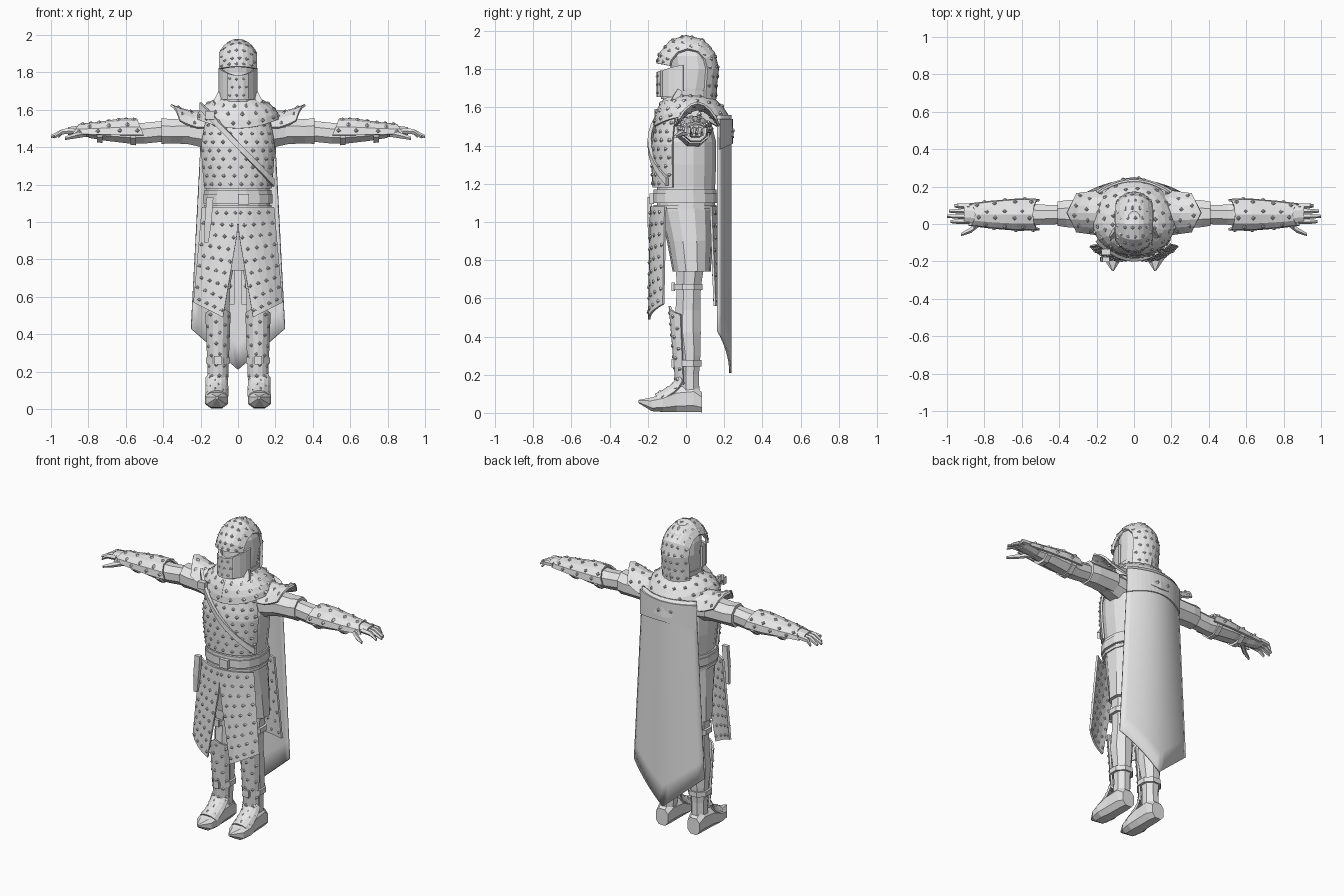
import bpy, bmesh
from math import sin, cos, pi, radians, sqrt, copysign
from mathutils import Vector, Matrix

old = bpy.data.objects.get("Cube")
if old:
    bpy.data.objects.remove(old, do_unlink=True)

grey = bpy.data.materials.new("plain grey")
grey.use_nodes = True
grey.diffuse_color = (.8, .8, .8, 1)
grey.node_tree.nodes["Principled BSDF"].inputs["Base Color"].default_value = (.8, .8, .8, 1)


def lerp(a, b, t):
    return a + (b - a) * t


def along(path, t):
    """Point at fraction t of an evenly spaced list of tuples."""
    s = min(max(t, 0), 1) * (len(path) - 1)
    i = min(int(s), len(path) - 2)
    return [lerp(a, b, s - i) for a, b in zip(path[i], path[i + 1])]


def finish(name, bm, mirror=False, thick=0, smooth=False):
    mesh = bpy.data.meshes.new(name)
    bm.to_mesh(mesh)
    bm.free()
    mesh.materials.append(grey)
    ob = bpy.data.objects.new(name, mesh)
    bpy.context.collection.objects.link(ob)
    if thick:
        mod = ob.modifiers.new("thickness", "SOLIDIFY")
        mod.thickness, mod.offset = thick, 0
    if mirror:
        ob.modifiers.new("mirror", "MIRROR")
    for face in mesh.polygons:
        face.use_smooth = smooth
    return ob


def loft(name, axis, rings, n=8, mirror=False, power=1):
    """Rings are (position on axis, centre a, centre b, radius a, radius b)."""
    bm = bmesh.new()
    loops = []
    for pos, ca, cb, ra, rb in rings:
        loop = []
        for i in range(n):
            t = 2 * pi * (i + .5) / n
            c, s = (copysign(abs(k) ** power, k) for k in (cos(t), sin(t)))
            a, b = ca + ra * c, cb + rb * s
            co = {"x": (pos, a, b), "y": (a, pos, b), "z": (a, b, pos)}[axis]
            loop.append(bm.verts.new(co))
        loops.append(loop)
    for low, high in zip(loops, loops[1:]):
        for i in range(n):
            j = (i + 1) % n
            bm.faces.new((low[i], low[j], high[j], high[i]))
    bm.faces.new(loops[0])
    bm.faces.new(loops[-1])
    bmesh.ops.recalc_face_normals(bm, faces=bm.faces)
    return finish(name, bm, mirror)


def sheet(name, f, nu, nv, thick=.012, mirror=False, studs=None, smooth=False, size=.013):
    """Thin plate over f(u, v), optionally with staggered rivets."""
    bm = bmesh.new()
    rows = [[bm.verts.new(f(i / nu, j / nv)) for i in range(nu + 1)] for j in range(nv + 1)]
    for j in range(nv):
        for i in range(nu):
            bm.faces.new((rows[j][i], rows[j][i + 1], rows[j + 1][i + 1], rows[j + 1][i]))
    finish(name, bm, mirror, thick, smooth)
    if not studs:
        return
    bm = bmesh.new()
    e = .01
    for j in range(studs[1]):
        for i in range(studs[0]):
            u = (i + .5 + (.2 if j % 2 else -.2)) / studs[0]
            v = (j + .5) / studs[1]
            p = Vector(f(u, v))
            normal = (Vector(f(u + e, v)) - p).cross(Vector(f(u, v + e)) - p)
            turn = normal.to_track_quat("Z", "Y").to_matrix().to_4x4()
            place = Matrix.Translation(p) @ turn @ Matrix.Diagonal((1, 1, 1.1, 1))
            bmesh.ops.create_uvsphere(bm, u_segments=4, v_segments=4, radius=size, matrix=place)
    finish(name + "_studs", bm, mirror)


def box(name, centre, size, mirror=False):
    bm = bmesh.new()
    bmesh.ops.create_cube(bm, size=1, matrix=Matrix.Translation(centre) @ Matrix.Diagonal((*size, 1)))
    return finish(name, bm, mirror)


# Torso with a studded breastplate
TORSO = [(1.06, .175, .155), (1.18, .172, .155), (1.3, .185, .16), (1.42, .19, .16), (1.54, .165, .13)]
loft("torso", "z", [(z, 0, 0, a, b) for z, a, b in TORSO] + [(1.64, 0, .01, .08, .09)], 16, power=.85)


def breastplate(u, v):
    z, a, b = along(TORSO, lerp(.25, 1, v))
    t = lerp(-1.25, 1.25, u)
    return (a + .012) * sin(t), -(b + .015) * cos(t) ** .8, z


sheet("breastplate", breastplate, 14, 8, studs=(8, 8))
sheet("chest_strap", lambda u, v: (lerp(-.2, .19, u), -.192 + 2.6 * (lerp(-.2, .19, u)) ** 2,
                                   lerp(1.6, 1.19, u) + .04 * v), 10, 1, .018)
box("strap_buckle", (-.15, -.15, 1.57), (.05, .03, .045))

# Belt, buckle and sheathed knife
for name, z, h, r in (("belt", 1.1, .05, .188), ("belt_top_roll", 1.15, .02, .182), ("belt_low_roll", 1.07, .02, .182)):
    loft(name, "z", [(z, 0, -.005, r, r - .015), (z + h, 0, -.005, r, r - .015)], 16, power=.85)
box("belt_buckle", (.03, -.18, 1.122), (.06, .025, .055))
loft("knife_sheath", "z", [(.89, -.17, -.185, .018, .012), (1.0, -.16, -.19, .026, .018), (1.13, -.15, -.19, .026, .018)], 4)

# Split front skirt, short side skirt and back flaps
def front_flap(u, v):
    x = lerp(.13 * max(0, v - .2) / 1.3, lerp(.19, .235, v), u)
    return x, -.183 - .01 * v + .075 * u * u, lerp(1.08, lerp(.49, .57, u), v)


def back_flap(u, v):
    return lerp(.02, lerp(.17, .21, v), u), lerp(.16, .18, v) - .03 * u * u, lerp(1.08, .56, v)


sheet("front_skirt_flaps", front_flap, 5, 8, mirror=True, studs=(4, 9))
sheet("back_skirt_flaps", back_flap, 4, 6, mirror=True, studs=(3, 8))
loft("side_skirt", "z", [(.74, 0, .03, .19, .1), (.9, 0, .02, .185, .12), (1.08, 0, 0, .175, .145)], 14, power=.8)

# Legs, shin guards and straps
loft("legs", "z", [(.08, .11, .02, .05, .055), (.2, .108, .02, .05, .052), (.3, .108, .02, .057, .06),
                   (.42, .105, .01, .066, .073), (.54, .1, .01, .06, .07), (.66, .1, .015, .062, .068),
                   (.76, .095, .02, .078, .08), (1, .085, .01, .085, .11)], 8, True)


def shin_guard(u, v):
    a = lerp(-1.1, 1.1, u)
    r = lerp(.055, .07, v)
    return .107 + r * sin(a), .02 - lerp(.07, .105, v) * cos(a), lerp(.15, .56 - .05 * abs(sin(a)), v)


sheet("shin_guards", shin_guard, 6, 6, mirror=True, studs=(3, 7), size=.012)
for name, z, r, y in (("shin_straps", .26, .07, .01), ("thigh_straps", .66, .073, .012)):
    loft(name, "z", [(z - .016, .107, y, r, r + .008), (z + .016, .107, y, r, r + .008)], 8, True)
    box(name + "_clasps", (.107, y - r - .006, z), (.04, .02, .045), True)

# Boots with pointed, upturned toes
loft("boots", "y", [(.085, .113, .055, .045, .055), (.04, .112, .075, .055, .075), (-.05, .113, .07, .058, .07),
                    (-.12, .115, .052, .066, .05), (-.18, .115, .045, .055, .038),
                    (-.25, .113, .06, .006, .008)], 8, True, .75)


def instep(u, v):
    a = lerp(-1.2, 1.2, u)
    y, z = along([(-.035, .2), (-.06, .155), (-.1, .125), (-.16, .095)], v)
    return .113 + .06 * sin(a), y + .03 * (1 - cos(a)), z - .05 * (1 - cos(a))


sheet("instep_plates", instep, 6, 4, mirror=True, studs=(3, 4), size=.011)

# Sleeves and flared upper cuffs
loft("sleeves", "x", [(.14, .03, 1.47, .09, .09), (.26, .045, 1.48, .075, .07), (.4, .05, 1.485, .055, .06),
                      (.5, .05, 1.475, .058, .06), (.58, .05, 1.475, .07, .06), (.7, .05, 1.48, .066, .05),
                      (.8, .05, 1.48, .048, .032)], 8, True)
loft("upper_cuffs", "x", [(.22, .05, 1.485, .085, .075), (.36, .055, 1.485, .078, .07), (.41, .055, 1.487, .07, .075)], 8, True)
for x, r in ((.56, .08), (.74, .066)):
    loft("forearm_strap", "x", [(x - .015, .05, 1.475, r, r - .01), (x + .015, .05, 1.475, r, r - .012)], 8, True)


# Studded bracers reaching over the hands
def bracer(u, v):
    a = lerp(-1.75, 1.75, u)
    x, r, h = along([(.51, .08, .07), (.62, .082, .07), (.76, .07, .052), (.88, .055, .042)], v)
    return x + .03 * cos(a) * (1 - 2 * v), .05 + r * sin(a), 1.477 + h * cos(a)


sheet("bracers", bracer, 6, 6, mirror=True, studs=(3, 7))

# Hands
loft("palms", "x", [(.77, .05, 1.48, .04, .03), (.85, .052, 1.487, .052, .03), (.91, .055, 1.487, .05, .022)], 8, True)
for i, tip in enumerate((.98, 1, .99, .96)):
    y = .014 + .028 * i
    loft("fingers", "x", [(.88, y, 1.488, .015, .016), (.94, y, 1.483, .014, .015), (tip, y, 1.456, .009, .009)], 5, True)
loft("thumbs", "x", [(.81, .02, 1.475, .02, .02), (.87, -.03, 1.462, .017, .016), (.925, -.056, 1.447, .009, .009)], 5, True)


# Shoulder wings sweeping up to a point
def wing(u, v):
    s = 2 * u - 1
    x, z = along([(.1, 1.62), (.18, 1.59), (.27, 1.59), (.36, 1.625)], v)
    return x - .05 * v * abs(s), .06 + lerp(.13, .1, v) * s, z - .085 * s * s


sheet("shoulder_wings", wing, 6, 5, mirror=True, studs=(4, 4))


# Mantle over the shoulders, longer behind
def mantle(u, v):
    a = 2 * pi * u
    c = cos(a)
    edge = 1.55 - (.05 if c > 0 else .11) * c * c
    depth = lerp(.1, .165 if c > 0 else .245, sin(v * pi / 2))
    return lerp(.09, .215, sin(v * pi / 2)) * sin(a), .01 * (1 - v) - depth * c, lerp(1.66, edge, v ** 1.4)


sheet("mantle", mantle, 24, 5, studs=(16, 4))
sheet("collar_scarf", lambda u, v: (.13 * (2 * u - 1) * (1 - .2 * v), -.16 + .1 * abs(2 * u - 1) + .03 * v,
                                    lerp(1.5, 1.64, abs(2 * u - 1)) + .05 * v), 8, 2, .03)


# Cape with a pointed hem and a yoke
def cape(u, v):
    s = 2 * u - 1
    return lerp(.19, .25, v) * s, .232 - .065 * s * s, lerp(1.56, .21 + .22 * abs(s), v)


def yoke(u, v):
    s = 2 * u - 1
    return .2 * s, .238 - .065 * s * s, lerp(1.54, 1.41 - .03 * s * s, v)


sheet("cape", cape, 16, 10, smooth=True)
sheet("cape_yoke", yoke, 16, 2, .014)

# Head, neck band and mask
loft("head", "z", [(1.58, 0, .02, .1, .11), (1.64, 0, .02, .09, .11), (1.7, 0, .025, .1, .118), (1.8, 0, .04, .107, .12),
                   (1.87, 0, .03, .102, .122), (1.93, 0, .02, .078, .1), (1.965, 0, .02, .035, .05)], 14)
loft("neck_band", "z", [(1.645, 0, .015, .1, .145), (1.69, 0, .015, .105, .148)], 14)


def mask(u, v, out=0, spread=1.35):
    a = lerp(-spread, spread, u)
    return (.102 + out) * sin(a), .02 - (.158 + out) * cos(a), lerp(1.655, 1.785 + .04 * sin(a) ** 2, v)


sheet("mask", mask, 10, 3)
sheet("mask_front", lambda u, v: mask(u, v, .01, .5), 4, 2, studs=(3, 3), size=.01)


# Studded hood crest from brow to nape
HOOD = [(-.148, 1.83), (-.135, 1.88), (-.08, 1.945), (0, 1.972), (.085, 1.95), (.145, 1.885), (.165, 1.8),
        (.155, 1.72), (.15, 1.64)]


def hood(u, v):
    x = lerp(-.094, .094, u)
    y, z = along(HOOD, v)
    k = sqrt(1 - (x / .118) ** 2)
    mid = min(1.8, z)
    return x, .02 + (y - .02) * k, mid + (z - mid) * k


sheet("hood_crest", hood, 8, 16, .016, studs=(5, 13))
